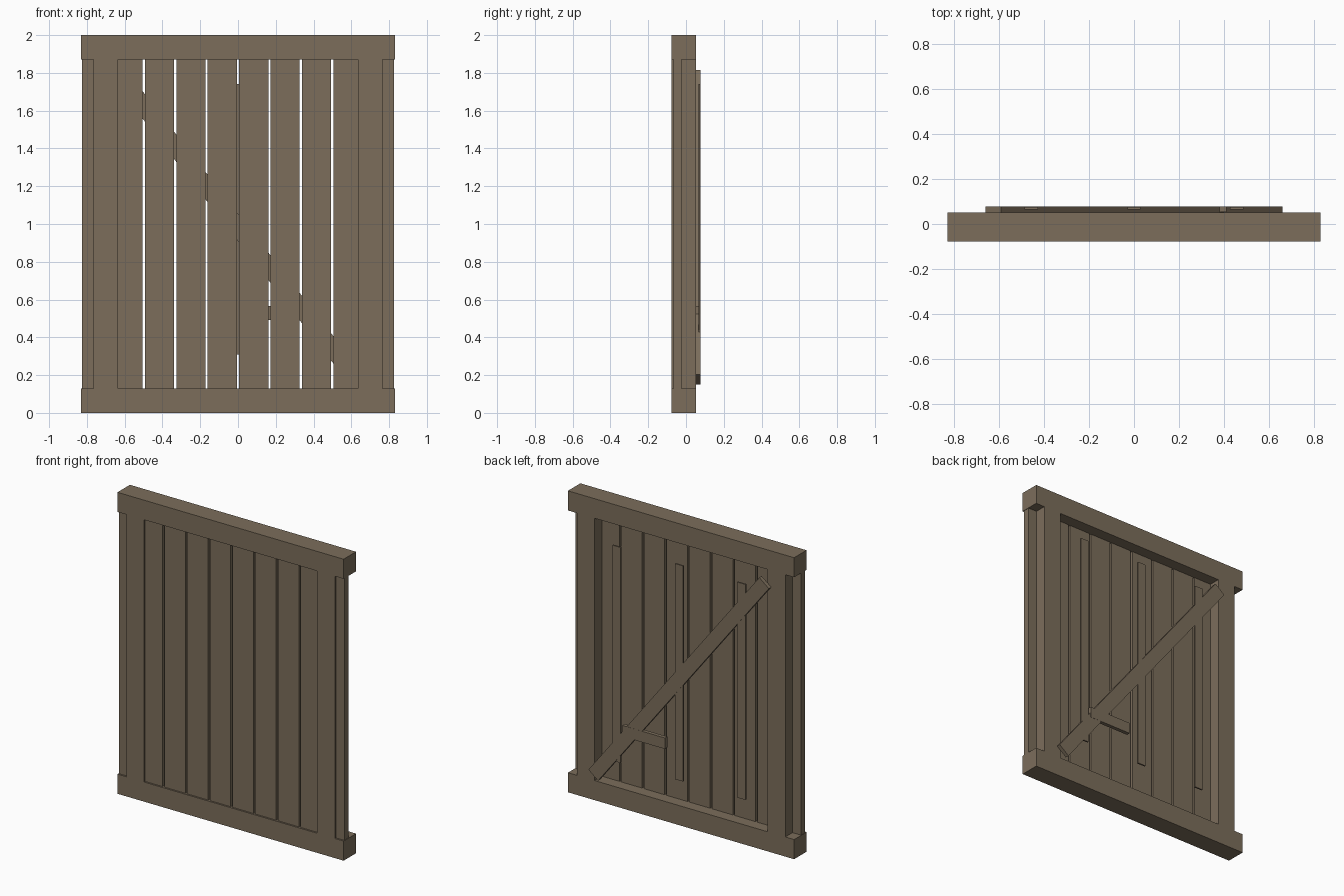
import bpy
import math

if "Cube" in bpy.data.objects:
    bpy.data.objects.remove(bpy.data.objects["Cube"])

# Single weathered timber colour
wood = bpy.data.materials.new("weathered wood")
wood.diffuse_color = (0.20, 0.155, 0.105, 1.0)
wood.use_nodes = True
wood.node_tree.nodes["Principled BSDF"].inputs["Base Color"].default_value = wood.diffuse_color


def box(name, x, y, z, tilt=0.0):
    """Timber spanning the (min, max) ranges, tilted about its own y axis."""
    spans = (x, y, z)
    size = [b - a for a, b in spans]
    bpy.ops.mesh.primitive_cube_add(
        size=1, location=[(a + b) / 2 for a, b in spans])
    ob = bpy.context.object
    ob.name = name
    for v in ob.data.vertices:
        for i in range(3):
            v.co[i] *= size[i]
    ob.rotation_euler.y = tilt
    ob.data.materials.append(wood)
    return ob


FRAME_Y = (-0.078, 0.052)

# Frame: wide rails with stiles set in from the ends
box("bottom_rail", (-0.83, 0.83), FRAME_Y, (0.0, 0.13))
box("top_rail", (-0.83, 0.83), FRAME_Y, (1.87, 2.0))
for side, s in (("left", -1), ("right", 1)):
    box(side + "_stile", (s * 0.70 - 0.065, s * 0.70 + 0.065),
        FRAME_Y, (0.13, 1.87))

# Ten vertical planks with narrow gaps, passing through the stiles
pitch, gap = 1 / 6, 0.013
for i in range(10):
    c = (i - 4.5) * pitch
    half = (pitch - gap) / 2
    box(f"plank_{i + 1}", (c - half, c + half), (-0.067, -0.024), (0.12, 1.88))

# Thin vertical battens at the back
for name, c in (("left", -0.458), ("centre", 0.0), ("right", 0.458)):
    box(name + "_batten", (c - 0.03, c + 0.03), (0.065, 0.075), (0.31, 1.74))

# Diagonal brace across the back
dx, dz = 1.254, 1.61
length = math.hypot(dx, dz)
box("diagonal_brace", (-length / 2, length / 2), (0.052, 0.077),
    (0.982 - 0.0445, 0.982 + 0.0445), math.atan2(dz, dx))

# Short latch bar beside the brace
box("latch_bar", (0.10, 0.413), (0.053, 0.078), (0.492, 0.565))
